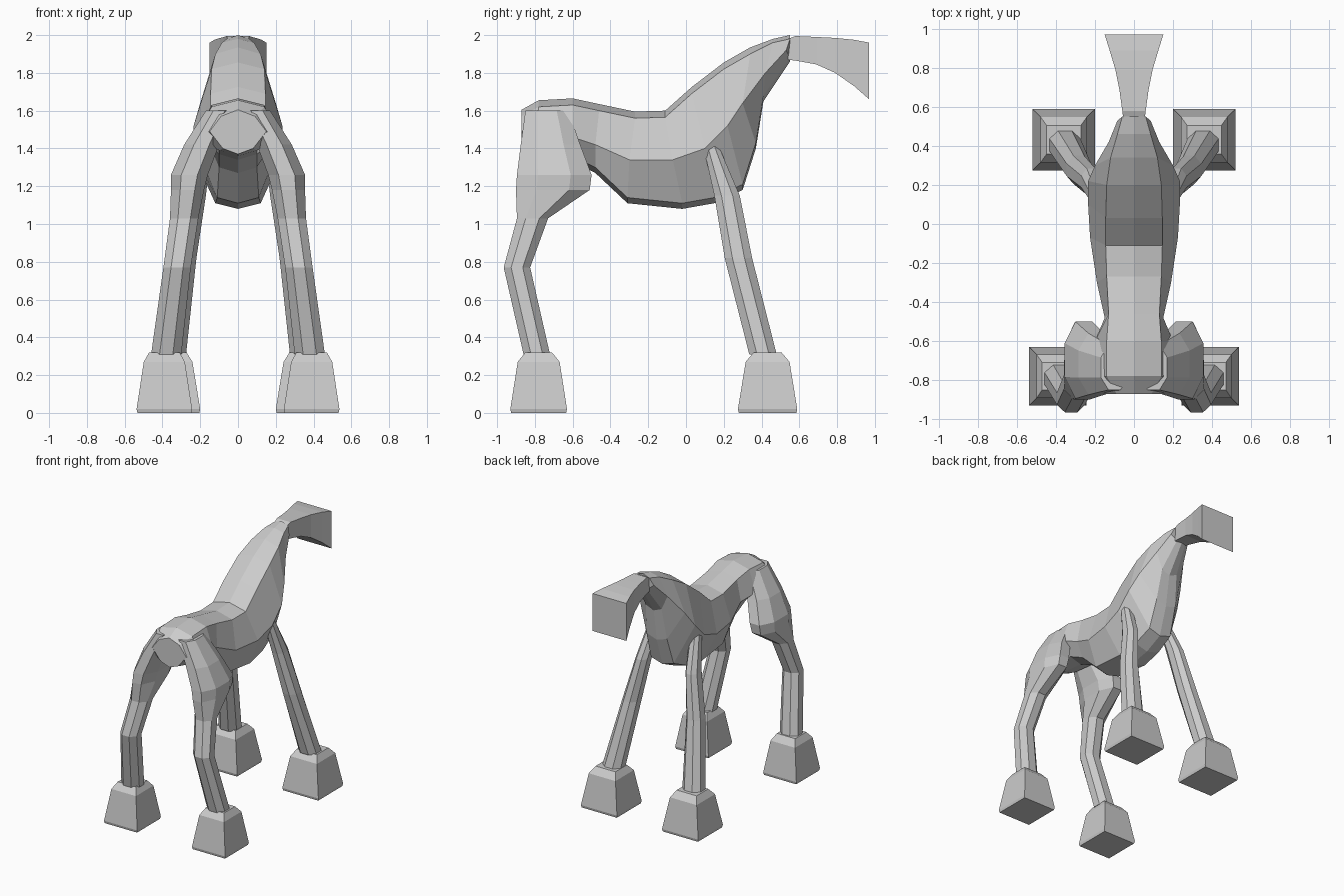
import bpy
import bmesh

cube = bpy.data.objects.get("Cube")
if cube:
    bpy.data.objects.remove(cube, do_unlink=True)

# Single plain grey for the whole animal
grey = bpy.data.materials.new("light_grey")
grey.use_nodes = True
grey.diffuse_color = (0.6, 0.6, 0.6, 1)
grey.node_tree.nodes["Principled BSDF"].inputs["Base Color"].default_value = (0.6, 0.6, 0.6, 1)


def loft(name, rings):
    """Skin a closed tube through rings of equal point count."""
    bm = bmesh.new()
    loops = [[bm.verts.new(p) for p in ring] for ring in rings]
    n = len(loops[0])
    for a, b in zip(loops, loops[1:]):
        for i in range(n):
            j = (i + 1) % n
            bm.faces.new((a[i], a[j], b[j], b[i]))
    bm.faces.new(loops[0][::-1])
    bm.faces.new(loops[-1])
    bmesh.ops.recalc_face_normals(bm, faces=bm.faces)
    mesh = bpy.data.meshes.new(name)
    bm.to_mesh(mesh)
    bm.free()
    mesh.materials.append(grey)
    obj = bpy.data.objects.new(name, mesh)
    bpy.context.collection.objects.link(obj)
    return obj


def body_ring(top, mid, low, ridge=0.035, keel=0.03):
    """Eight-sided slice; each corner is (y, z, half width)."""
    side = [(w, y, z) for y, z, w in (top, mid, low)]
    other = [(-x, y, z) for x, y, z in reversed(side)]
    crest = (0, top[0], top[1] + ridge)
    belly = (0, low[0], low[1] - keel)
    return [crest] + side + [belly] + other


def leg_ring(side, z, x0, x1, y0, y1, cut=0.28):
    """Horizontal box outline with cut corners."""
    dx, dy = (x1 - x0) * cut, (y1 - y0) * cut
    pts = [(x0 + dx, y0), (x1 - dx, y0), (x1, y0 + dy), (x1, y1 - dy),
           (x1 - dx, y1), (x0 + dx, y1), (x0, y1 - dy), (x0, y0 + dy)]
    return [(side * x, y, z) for x, y in pts]


def box_ring(cx, cy, z, hx, hy):
    return [(cx + sx * hx, cy + sy * hy, z)
            for sx, sy in ((-1, -1), (1, -1), (1, 1), (-1, 1))]


# Trunk and neck, from rump to throat
loft("body", [
    body_ring((-.87, 1.57, .09), (-.87, 1.49, .15), (-.87, 1.40, .08)),
    body_ring((-.78, 1.62, .14), (-.80, 1.46, .23), (-.80, 1.39, .10)),
    body_ring((-.60, 1.63, .14), (-.60, 1.46, .20), (-.62, 1.37, .10)),
    body_ring((-.46, 1.60, .13), (-.48, 1.42, .15), (-.48, 1.30, .10)),
    body_ring((-.27, 1.56, .14), (-.30, 1.34, .19), (-.31, 1.14, .11)),
    body_ring((-.11, 1.565, .145), (-.07, 1.34, .225), (-.02, 1.11, .12)),
    body_ring((.03, 1.69, .145), (.10, 1.40, .235), (.15, 1.14, .11)),
    body_ring((.20, 1.82, .14), (.22, 1.52, .235), (.30, 1.21, .10)),
    body_ring((.34, 1.90, .12), (.30, 1.64, .20), (.37, 1.43, .09)),
    body_ring((.46, 1.96, .085), (.42, 1.80, .13), (.41, 1.68, .07), .02),
    body_ring((.55, 1.98, .06), (.53, 1.92, .085), (.55, 1.88, .04), .02, .02),
])

# Head: flared square trumpet; each section is y, bottom, top, half width
loft("head", [
    [(-w, y, lo), (w, y, lo), (w, y, hi), (-w, y, hi)]
    for y, lo, hi, w in ((.54, 1.87, 1.98, .055), (.58, 1.865, 1.995, .06),
                         (.69, 1.845, 1.99, .075), (.79, 1.80, 1.985, .095),
                         (.89, 1.73, 1.975, .125), (.97, 1.66, 1.96, .15))
])

# Leg sections: height, inner x, outer x, back y, front y
back_leg = [(1.60, .03, .17, -.85, -.62), (1.42, .10, .285, -.875, -.56),
            (1.26, .16, .355, -.895, -.50), (1.18, .18, .355, -.90, -.51),
            (1.03, .21, .36, -.895, -.73), (.77, .25, .395, -.965, -.825),
            (.31, .30, .46, -.86, -.72)]
front_leg = [(1.42, .14, .22, .09, .17), (1.15, .17, .27, .15, .285),
             (.82, .22, .345, .205, .35), (.31, .275, .435, .335, .48)]
# Foot centre and half sizes at sole and upper rim
feet = {"back": (back_leg, .39, -.78, .147, .15),
        "front": (front_leg, .36, .432, .16, .157)}

for side, label in ((1, "left"), (-1, "right")):
    for end, (sections, cx, cy, hx, hy) in feet.items():
        loft(f"{end}_{label}_leg", [leg_ring(side, *s) for s in sections])
        loft(f"{end}_{label}_foot", [
            box_ring(side * cx, cy, 0, hx * .97, hy * .97),
            box_ring(side * cx, cy, .02, hx, hy),
            box_ring(side * cx, cy, .27, hx * .74, hy * .74),
            box_ring(side * cx, cy, .32, hx * .55, hy * .47),
        ])
